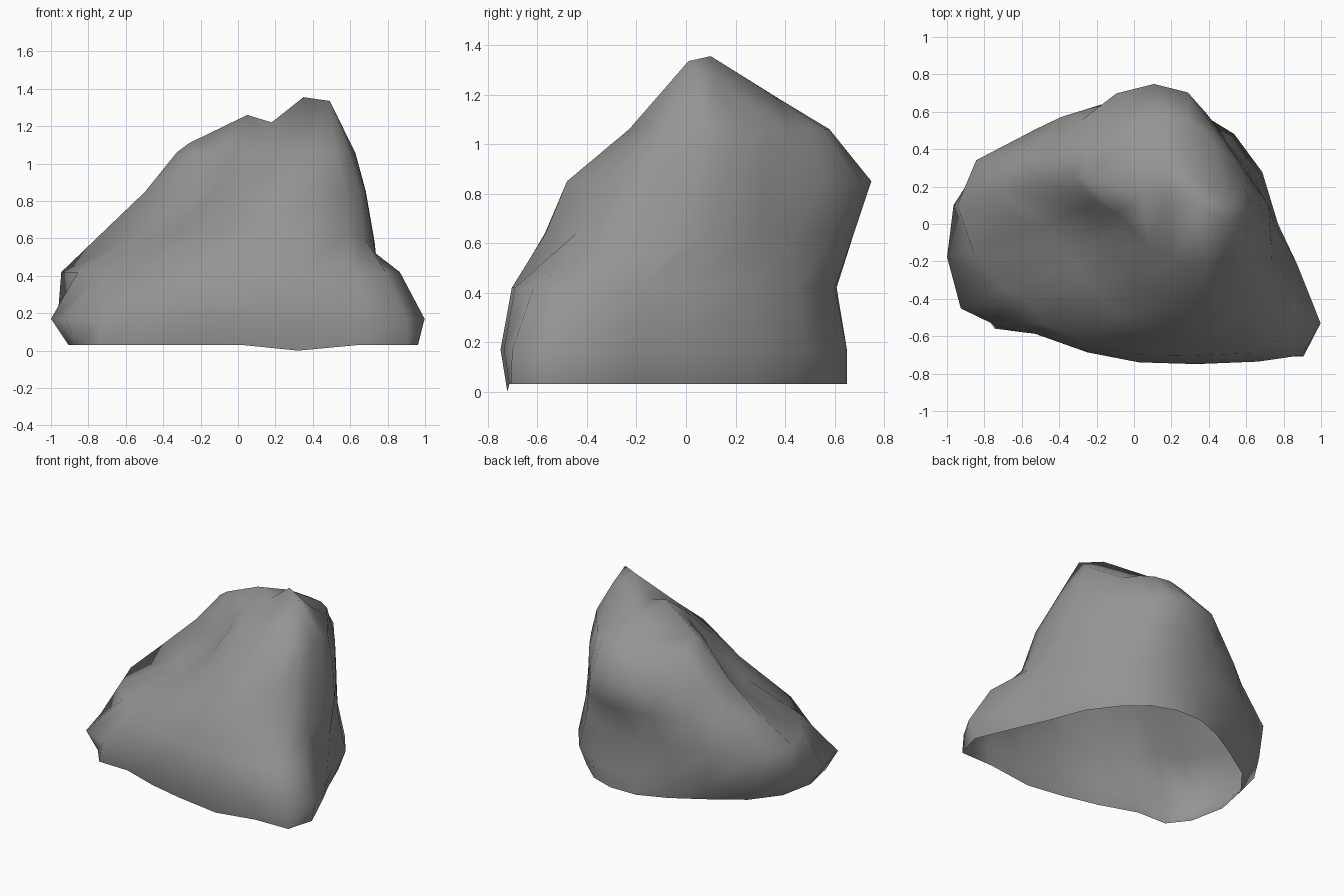
import bpy, bmesh, math
from mathutils import Vector

# Bearings of the vertical columns of the boulder, in degrees
ANGLES = [0, 22, 42, 60, 76, 94, 114, 136, 158, 174, 190, 206, 217, 228,
          250, 272, 294, 312, 322, 332, 346]
N = len(ANGLES)

# Cross-sections: height, centre x/y, radius at each bearing
RINGS = [
    (0.03, 0, 0, [.74, .69, .67, .68, .67, .65, .62, .64, .76, .86, .92, .95, .93, .76,
                  .70, .72, .79, .96, 1.15, 1.09, .86]),
    (0.17, 0, 0, [.77, .74, .72, .69, .67, .65, .64, .71, .88, .97, 1.015, 1.03, .91, .79,
                  .73, .74, .82, .99, 1.14, 1.13, .90]),
    (0.42, 0, 0, [.75, .69, .67, .65, .62, .61, .64, .73, .91, .95, .87, .78, .69, .72,
                  .69, .70, .77, .93, 1.0, .98, .77]),
    (0.64, .1, .1, [.62, .53, .52, .57, .57, .58, .60, .68, .77, .82, .58, .53, .53, .55,
                    .61, .67, .73, .73, .74, .72, .65]),
    (0.85, .15, .15, [.52, .45, .445, .48, .57, .60, .60, .59, .62, .65, .42, .36, .36, .38,
                      .47, .60, .69, .64, .64, .60, .55]),
    (1.06, .2, .2, [.39, .33, .32, .35, .37, .38, .38, .41, .50, .53, .42, .33, .31, .31,
                    .34, .40, .47, .48, .50, .47, .44]),
]

# Summit ridge: west shoulder, low peak, dip, high peak, east peak, east and rear shoulders
SUMMIT = {"A": (-.26, .24, 1.11), "B": (.05, .16, 1.26), "C": (.18, .13, 1.22),
          "D": (.35, .10, 1.355), "E": (.49, .01, 1.335), "F": (.51, .12, 1.25),
          "G": (.15, .38, 1.18)}
SUMMIT_LOOP = "FFFGGGGAAAAABBBCDEEEE"          # summit point above each column
SUMMIT_FACES = ["ABG", "BCG", "CDG", "DFG", "DEF"]

bm = bmesh.new()
loops = []
for z, cx, cy, radii in RINGS:
    loops.append([bm.verts.new((cx + r * math.cos(math.radians(a)),
                                cy + r * math.sin(math.radians(a)), z))
                  for a, r in zip(ANGLES, radii)])
loops[0][16].co.z = 0.0                         # lowest point of the rim
for col, z in ((18, .59), (19, .52), (20, .58)):
    loops[3][col].co.z = z                      # notch above the right foot
top = {k: bm.verts.new(Vector(p)) for k, p in SUMMIT.items()}
loops.append([top[k] for k in SUMMIT_LOOP])

# Shell between sections, left open underneath
for lo, hi in zip(loops, loops[1:]):
    for i in range(N):
        j = (i + 1) % N
        corners = list(dict.fromkeys([lo[i], lo[j], hi[j], hi[i]]))
        bm.faces.new(corners)
for names in SUMMIT_FACES:
    bm.faces.new([top[k] for k in names])

mesh = bpy.data.meshes.new("boulder")
bm.to_mesh(mesh)
bm.free()
boulder = bpy.data.objects.new("boulder", mesh)
bpy.context.collection.objects.link(boulder)

# Plain stone colour
stone = bpy.data.materials.new("grey stone")
stone.diffuse_color = (0.30, 0.30, 0.29, 1)
mesh.materials.append(stone)

# Soft shading
bpy.context.view_layer.objects.active = boulder
boulder.select_set(True)
bpy.ops.object.shade_smooth()
